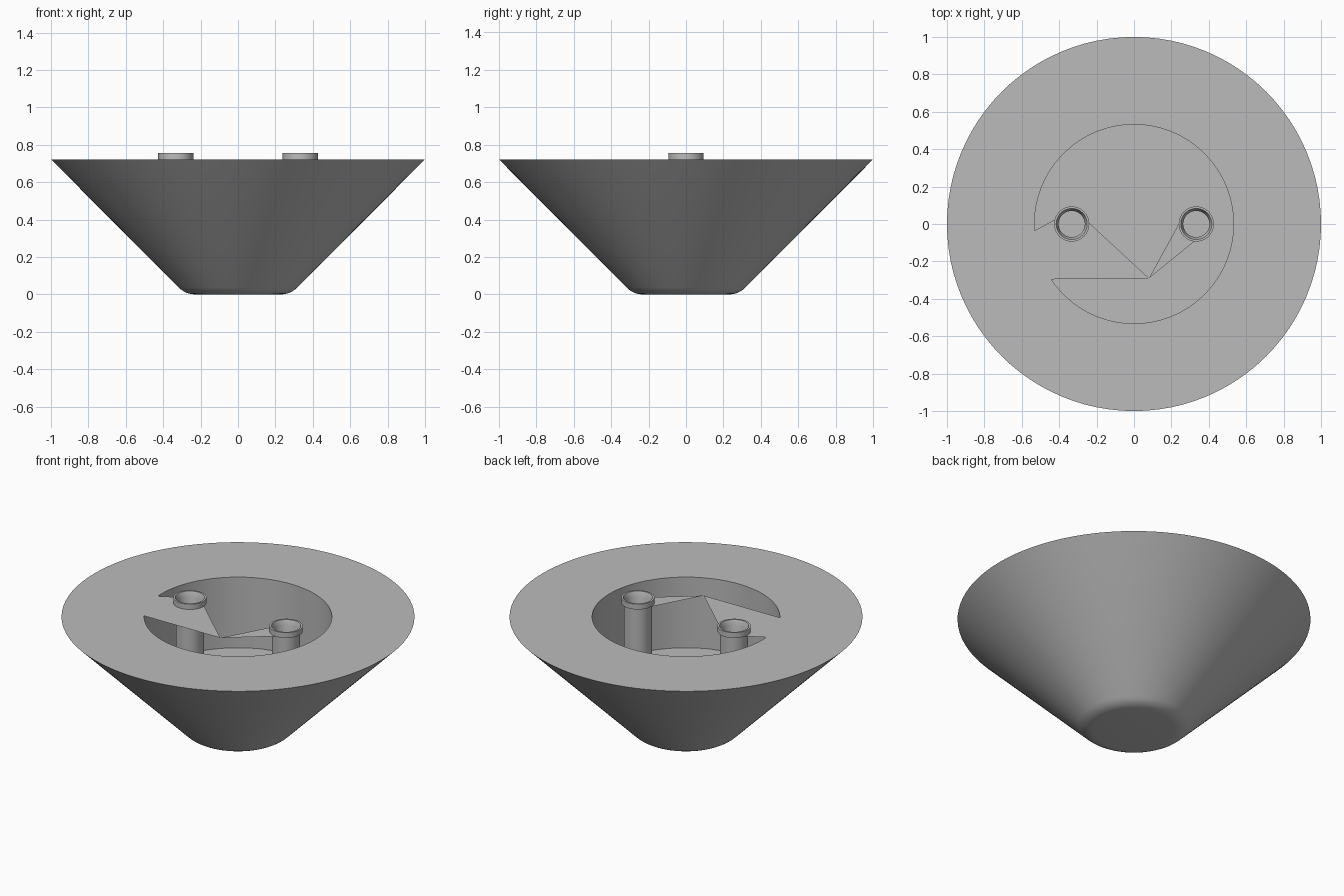
import bpy, bmesh, math

if "Cube" in bpy.data.objects:
    bpy.data.objects.remove(bpy.data.objects["Cube"], do_unlink=True)

SEGMENTS = 96
TOP, FLOOR = 0.722, 0.28
BORE = 0.532
POST_X = 0.333

grey = bpy.data.materials.new("plain_grey")
grey.use_nodes = True
color = (0.5, 0.5, 0.5, 1)
grey.diffuse_color = color
grey.node_tree.nodes["Principled BSDF"].inputs["Base Color"].default_value = color


def finish(name, bm, smooth=True):
    mesh = bpy.data.meshes.new(name)
    bm.to_mesh(mesh)
    bm.free()
    obj = bpy.data.objects.new(name, mesh)
    bpy.context.collection.objects.link(obj)
    mesh.materials.append(grey)
    if smooth:
        bpy.ops.object.select_all(action='DESELECT')
        obj.select_set(True)
        bpy.context.view_layer.objects.active = obj
        bpy.ops.object.shade_smooth_by_angle(angle=math.radians(30))
    return obj


def polar(radius, degrees, cx=0):
    a = math.radians(degrees)
    return (cx + radius * math.cos(a), radius * math.sin(a))


def lathe(name, profile, segments, cx=0, closed=False):
    """Turn a (radius, height) profile around a vertical axis."""
    bm = bmesh.new()
    rings = []
    for r, z in profile:
        rings.append([bm.verts.new((*polar(r, 360 * i / segments, cx), z))
                      for i in range(segments)])
    pairs = list(zip(rings, rings[1:]))
    if closed:
        pairs.append((rings[-1], rings[0]))
    else:
        bm.faces.new(rings[0])
        bm.faces.new(rings[-1])
    for low, high in pairs:
        for i in range(segments):
            j = (i + 1) % segments
            bm.faces.new((low[i], low[j], high[j], high[i]))
    bmesh.ops.recalc_face_normals(bm, faces=bm.faces)
    return finish(name, bm)


# Conical body with a rounded foot and a cylindrical bore
tangent, corner = 0.05, 0.28
fillet = tangent / math.tan(math.radians(22.5))
foot = [(corner - tangent + fillet * math.sin(math.radians(a)),
         fillet * (1 - math.cos(math.radians(a)))) for a in range(0, 46, 9)]
lathe("conical_body",
      foot + [(1, TOP), (BORE, TOP), (BORE, FLOOR)], SEGMENTS)

# Two hollow posts with a collar standing proud of the rim
for side, x in (("left", POST_X), ("right", -POST_X)):
    lathe(side + "_post",
          [(0.08, FLOOR), (0.08, TOP), (0.094, TOP), (0.094, 0.755),
           (0.083, 0.755), (0.07, TOP), (0.07, FLOOR)], 48, x, closed=True)


# Thin webs in the rim plane, reaching from the bore edge to the posts
def web(name, points):
    bm = bmesh.new()
    face = bm.faces.new([bm.verts.new((x, y, TOP)) for x, y in points])
    face.normal_update()
    if face.normal.z < 0:
        face.normal_flip()
    finish(name, bm, smooth=False)


tip = (0.08, -0.29)
rim_arc = [polar(BORE, 360 * i / SEGMENTS) for i in range(57, 48, -1)]
right_arc = [polar(0.085, a, -POST_X) for a in range(160, 371, 15)]
left_arc = [polar(0.085, a, POST_X) for a in range(165, 271, 15)]
web("right_web", rim_arc + right_arc + [tip])
web("left_web", [tip] + left_arc)
